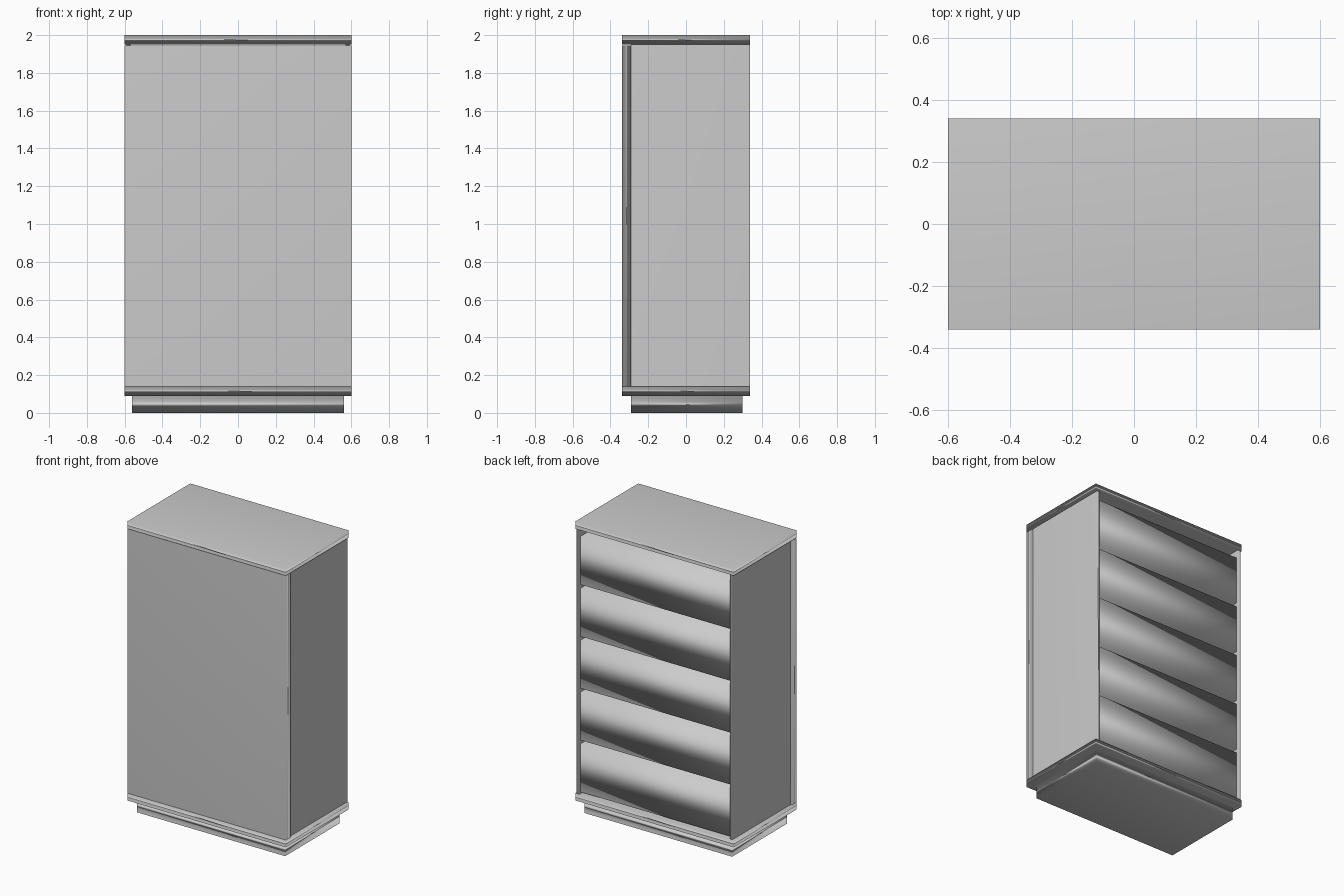
import bpy, bmesh
from mathutils import Vector

if "Cube" in bpy.data.objects:
    bpy.data.objects.remove(bpy.data.objects["Cube"])


def box(name, lo, hi):
    """Box between two corners, smooth shaded with area-weighted normals."""
    lo, hi = Vector(lo), Vector(hi)
    bm = bmesh.new()
    bmesh.ops.create_cube(bm, size=1)
    for v in bm.verts:
        v.co = [(lo[i] + hi[i]) / 2 + v.co[i] * (hi[i] - lo[i]) for i in range(3)]
    for f in bm.faces:
        f.smooth = True
    mesh = bpy.data.meshes.new(name)
    bm.to_mesh(mesh)
    bm.free()
    ob = bpy.data.objects.new(name, mesh)
    bpy.context.collection.objects.link(ob)
    mod = ob.modifiers.new("weighted_normals", 'WEIGHTED_NORMAL')
    mod.mode = 'FACE_AREA'
    return ob


# plinth, bottom board and top board
box("plinth", (-0.56, -0.29, 0), (0.56, 0.30, 0.09))
box("bottom_board", (-0.6, -0.34, 0.09), (0.6, 0.34, 0.14))
box("top_board", (-0.6, -0.34, 1.95), (0.6, 0.34, 2.0))

# full-size front panel
box("front_panel", (-0.6, -0.34, 0.14), (0.6, -0.29, 1.945))

# side panels, set in slightly from the boards
for side, x0, x1 in (("left", -0.59, -0.57), ("right", 0.57, 0.59)):
    box(side + "_side_panel", (x0, -0.29, 0.14), (x1, 0.34, 1.95))

# five drawers facing the back, with gaps between them
for i in range(5):
    z = 0.15 + i * 0.355
    box(f"drawer_{i + 1}", (-0.57, -0.28, z), (0.57, 0.325, z + 0.33))
